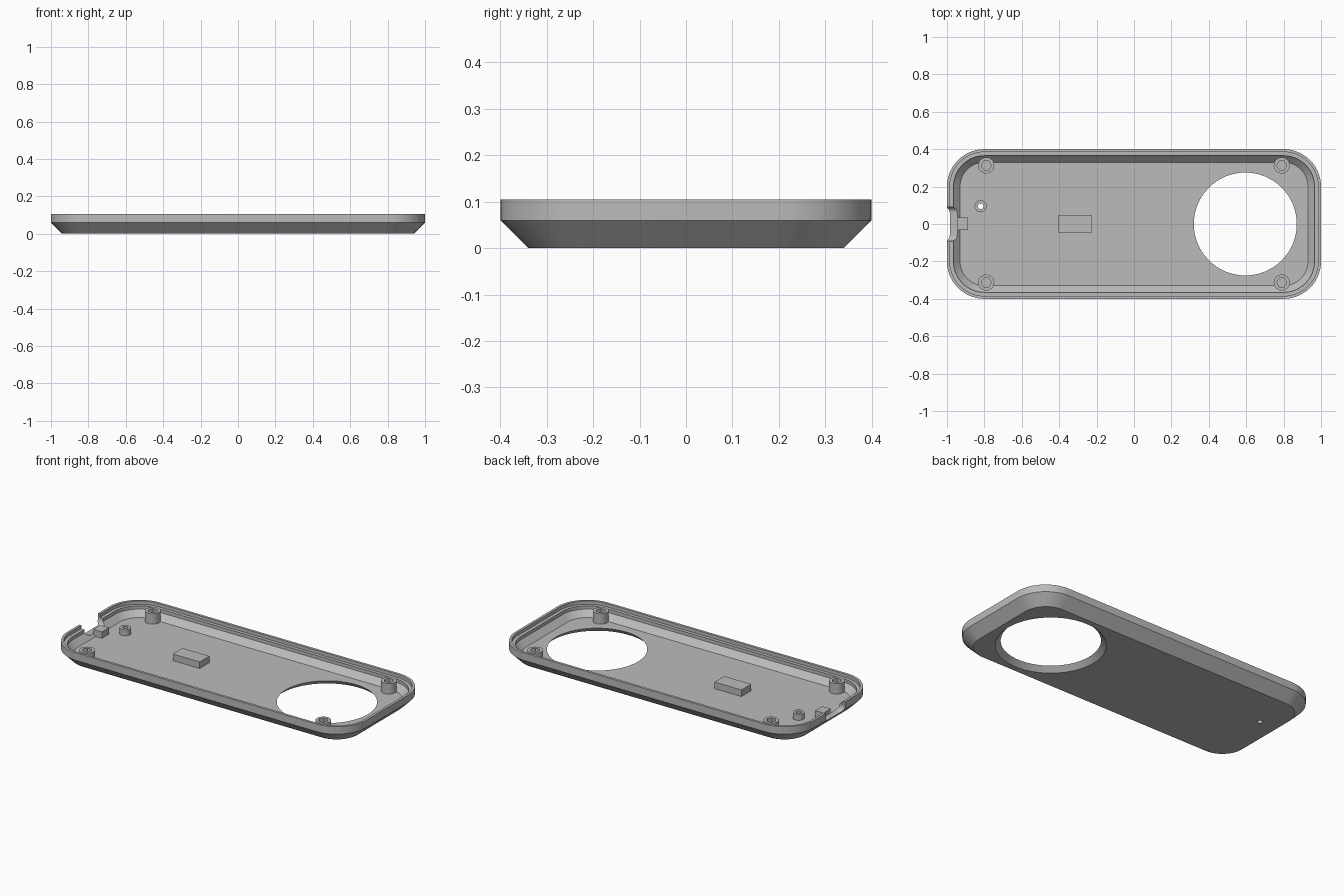
import bpy
import bmesh
import math

if "Cube" in bpy.data.objects:
    bpy.data.objects.remove(bpy.data.objects["Cube"], do_unlink=True)

FLOOR, LEDGE, RIM = 0.03, 0.085, 0.105

grey = bpy.data.materials.new("plain grey")
grey.use_nodes = True
colour = (0.5, 0.5, 0.5, 1)
grey.diffuse_color = colour
grey.node_tree.nodes["Principled BSDF"].inputs["Base Color"].default_value = colour


def loft(name, rings, closed=False):
    """Skin matching rings; cap both ends, or join last ring to first."""
    bm = bmesh.new()
    loops = [[bm.verts.new(p) for p in ring] for ring in rings]
    pairs = list(zip(loops, loops[1:]))
    if closed:
        pairs.append((loops[-1], loops[0]))
    else:
        bm.faces.new(loops[0])
        bm.faces.new(loops[-1])
    for a, b in pairs:
        n = len(a)
        for i in range(n):
            j = (i + 1) % n
            bm.faces.new((a[i], a[j], b[j], b[i]))
    bmesh.ops.recalc_face_normals(bm, faces=bm.faces)
    mesh = bpy.data.meshes.new(name)
    bm.to_mesh(mesh)
    bm.free()
    mesh.materials.append(grey)
    obj = bpy.data.objects.new(name, mesh)
    bpy.context.collection.objects.link(obj)
    return obj


def circle(x, y, z, r, sides):
    return [(x + r * math.cos(math.tau * i / sides),
             y + r * math.sin(math.tau * i / sides), z) for i in range(sides)]


def rounded_ring(inset, z, steps=14):
    """Rounded rectangle, inset evenly from the outer outline."""
    r, pts = 0.2 - inset, []
    for k, (sx, sy) in enumerate(((1, 1), (-1, 1), (-1, -1), (1, -1))):
        for i in range(steps + 1):
            a = math.pi / 2 * (k + i / steps)
            pts.append((sx * 0.8 + r * math.cos(a), sy * 0.2 + r * math.sin(a), z))
    return pts


def box(name, x0, x1, y0, y1, z0, z1):
    return loft(name, [[(x0, y0, z), (x1, y0, z), (x1, y1, z), (x0, y1, z)]
                       for z in (z0, z1)])


def cut(target, cutter):
    cutter.hide_render = True
    mod = target.modifiers.new("cut", 'BOOLEAN')
    mod.operation = 'DIFFERENCE'
    mod.solver = 'EXACT'
    mod.object = cutter
    bpy.context.view_layer.objects.active = target
    bpy.ops.object.modifier_apply(modifier=mod.name)
    bpy.data.objects.remove(cutter, do_unlink=True)


def smooth(obj):
    bpy.ops.object.select_all(action='DESELECT')
    obj.select_set(True)
    bpy.context.view_layer.objects.active = obj
    bpy.ops.object.shade_smooth_by_angle(angle=math.radians(25))


# Tray shell: chamfered base, stepped rim, sloped inner wall
profile = [(0.06, 0), (0, 0.06), (0, RIM), (0.015, RIM), (0.015, LEDGE),
           (0.035, LEDGE), (0.035, 0.065), (0.07, FLOOR)]
tray = loft("tray_shell", [rounded_ring(i, z) for i, z in profile])

# Large round opening, flared towards the underside
cut(tray, loft("opening_cutter", [circle(0.595, 0, z, r, 96) for z, r in
                                  ((-0.01, 0.315), (FLOOR, 0.275), (0.1, 0.275))]))

# Small pin hole through the floor
cut(tray, loft("pin_cutter", [circle(-0.82, 0.095, z, 0.015, 24) for z in (-0.02, 0.05)]))

# Connector notch with rounded lower corners in the end wall
r, half, base = 0.03, 0.09, 0.045
outline = [(-half, 0.2)]
for side, start in ((-1, math.pi), (1, 1.5 * math.pi)):
    for i in range(9):
        a = start + math.pi / 2 * i / 8
        outline.append((side * (half - r) + r * math.cos(a), base + r + r * math.sin(a)))
outline.append((half, 0.2))
cut(tray, loft("notch_cutter", [[(x, y, z) for y, z in outline] for x in (-1.1, -0.935)]))
smooth(tray)

# Four screw posts with hexagonal pockets
for sx, side_name in ((-1, "right"), (1, "left")):
    for sy, end_name in ((-1, "front"), (1, "back")):
        x, y = sx * 0.79, sy * 0.313
        post = loft(f"screw_post_{end_name}_{side_name}",
                    [circle(x, y, FLOOR - 0.005, 0.043, 40), circle(x, y, 0.093, 0.043, 40)])
        cut(post, loft("pocket_cutter", [circle(x, y, z, 0.027, 6) for z in (0.04, 0.2)]))
        smooth(post)

# Hollow pin guide around the small hole
guide = loft("pin_guide", [circle(-0.82, 0.095, z, rad, 32) for z, rad in
                           ((FLOOR, 0.032), (0.066, 0.032), (0.066, 0.015), (FLOOR, 0.015))],
             closed=True)
smooth(guide)

# Support blocks on the floor
box("centre_block", -0.405, -0.225, -0.045, 0.048, FLOOR - 0.005, 0.07)
box("connector_block", -0.945, -0.888, -0.033, 0.035, FLOOR - 0.005, 0.07)
